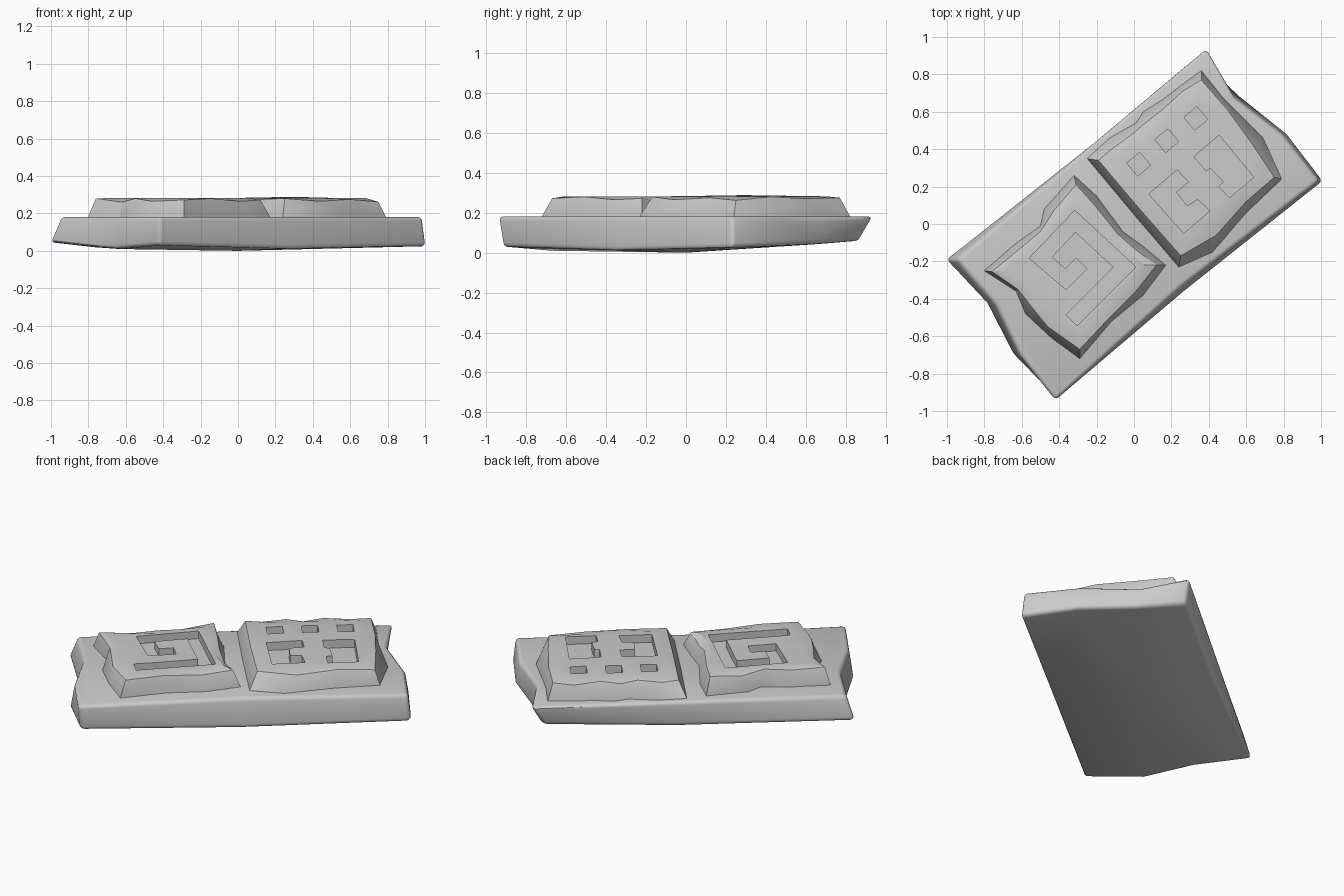
import bpy, bmesh
from mathutils import Vector

if "Cube" in bpy.data.objects:
    bpy.data.objects.remove(bpy.data.objects["Cube"])


def loft(name, rings, low=None, high=None):
    """Skin a stack of equal-length rings; ends are fanned to a centre point or capped."""
    bm = bmesh.new()
    vs = [[bm.verts.new(p) for p in r] for r in rings]
    n = len(rings[0])
    for a, b in zip(vs, vs[1:]):
        for i in range(n):
            j = (i + 1) % n
            bm.faces.new((a[i], a[j], b[j], b[i]))
    for ring, tip in ((vs[0], low), (vs[-1], high)):
        if tip:
            c = bm.verts.new(tip)
            for i in range(n):
                bm.faces.new((ring[i], ring[(i + 1) % n], c))
        else:
            bm.faces.new(ring)
    bmesh.ops.recalc_face_normals(bm, faces=bm.faces)
    me = bpy.data.meshes.new(name)
    bm.to_mesh(me)
    bm.free()
    ob = bpy.data.objects.new(name, me)
    bpy.context.collection.objects.link(ob)
    return ob


def finish(ob, angle=0.5):
    bpy.ops.object.select_all(action='DESELECT')
    ob.select_set(True)
    bpy.context.view_layer.objects.active = ob
    bpy.ops.object.convert(target='MESH')
    bpy.ops.object.shade_smooth_by_angle(angle=angle)


def cut(ob, outlines, floor=0.235):
    """Sink vertical-walled glyphs into the top of a block."""
    cutters = []
    for k, o in enumerate(outlines):
        c = loft(f"glyph_cutter_{k}", [[(x, y, z) for x, y in o] for z in (floor, 0.4)])
        c.hide_render = True
        m = ob.modifiers.new("glyph", 'BOOLEAN')
        m.operation, m.object, m.solver = 'DIFFERENCE', c, 'EXACT'
        cutters.append(c)
    finish(ob)
    for c in cutters:
        bpy.data.objects.remove(c)


def block(name, base, top, centre, z):
    """Raised block with ragged sloping sides and a gently crowned top."""
    cx, cy = centre
    crown = [(cx + (x - cx) * .86, cy + (y - cy) * .86, 0.282) for x, y, _ in top]
    return loft(name, [[(x, y, 0.12) for x, y in base], [(x, y, 0.185) for x, y in base],
                       top, crown], high=(cx, cy, z))


# broken stone slab: top x, y, bottom x, y, bottom z
S = [(-.95, -.19, -1.01, -.19, .045), (-.22, .43, -.22, .41, .03), (.39, .945, .35, .87, .06),
     (.53, .68, .56, .69, .045), (.79, .48, .82, .48, .035), (.99, .23, 1.01, .23, .025),
     (.26, -.33, .27, -.36, .012), (-.42, -.945, -.42, -.92, .03),
     (-.61, -.70, -.65, -.69, .01), (-.74, -.43, -.79, -.42, .02)]
slab = loft("slab", [[(p[2], p[3], p[4]) for p in S], [(p[0], p[1], .182) for p in S]],
            low=(0, 0, 0))
bev = slab.modifiers.new("worn_edges", 'BEVEL')
bev.width, bev.segments, bev.angle_limit = 0.022, 3, 0.7
finish(slab, 0.6)

# block with five sunken shapes
base = [(-.25, .35), (-.13, .46), (.01, .54), (.05, .60), (.16, .67), (.25, .74), (.36, .82),
        (.48, .67), (.69, .46), (.79, .24), (.60, .06), (.42, -.15), (.24, -.23), (0, .05)]
top = [(-.19, .34, .275), (-.12, .40, .265), (-.01, .48, .28), (.06, .54, .262),
       (.15, .61, .28), (.26, .71, .265), (.36, .77, .275), (.50, .61, .27), (.63, .43, .28),
       (.75, .25, .262), (.60, .12, .275), (.44, -.06, .265), (.25, -.17, .28), (.03, .08, .272)]
right = block("right_block", base, top, (.28, .29), 0.288)


def square(x, y):
    u, v = Vector((.048, .04)), Vector((-.04, .048))
    u, v = u * .72, v * .72
    c = Vector((x, y))
    return [tuple(c + a * u + b * v) for a, b in ((1, 1), (-1, 1), (-1, -1), (1, -1))]


cut(right, [square(.025, .32), square(.175, .445), square(.33, .565),
            [(.08, .16), (.23, .29), (.29, .225), (.225, .17), (.285, .095), (.34, .13),
             (.405, .07), (.265, -.05)],
            [(.32, .36), (.455, .475), (.64, .25), (.51, .14), (.455, .20), (.48, .225),
             (.41, .30), (.385, .285)]])

# block with a sunken square spiral
base = [(-.80, -.25), (-.64, -.11), (-.50, -.01), (-.48, .08), (-.32, .26), (-.20, .15),
        (-.06, -.04), (.05, -.12), (.17, -.22), (.05, -.38), (-.12, -.52), (-.29, -.72),
        (-.44, -.61), (-.58, -.48), (-.63, -.36)]
top = [(-.76, -.255, .28), (-.62, -.14, .268), (-.50, -.04, .28), (-.43, .07, .262),
       (-.31, .21, .28), (-.21, .10, .27), (-.09, -.05, .28), (0, -.13, .25),
       (.12, -.22, .272), (.01, -.36, .265), (-.14, -.51, .28), (-.29, -.67, .272),
       (-.46, -.55, .265), (-.55, -.44, .28), (-.62, -.35, .26)]
left = block("left_block", base, top, (-.31, -.22), 0.278)

# spiral outline: offset both ways from its centre line
path = [Vector(p) for p in ((-.335, -.515), (-.05, -.23), (-.315, .015), (-.50, -.18),
                            (-.365, -.295), (-.28, -.21))]
sides = ([], [])
for i, p in enumerate(path):
    d = [(b - a).normalized() for a, b in zip(path[max(i - 1, 0):i + 2],
                                              path[max(i - 1, 0) + 1:i + 2])]
    n0, n1 = Vector((-d[0].y, d[0].x)), Vector((-d[-1].y, d[-1].x))
    m = (n0 + n1) / (1 + n0.dot(n1)) * 0.041
    sides[0].append(tuple(p + m))
    sides[1].append(tuple(p - m))
cut(left, [sides[0] + sides[1][::-1]])
